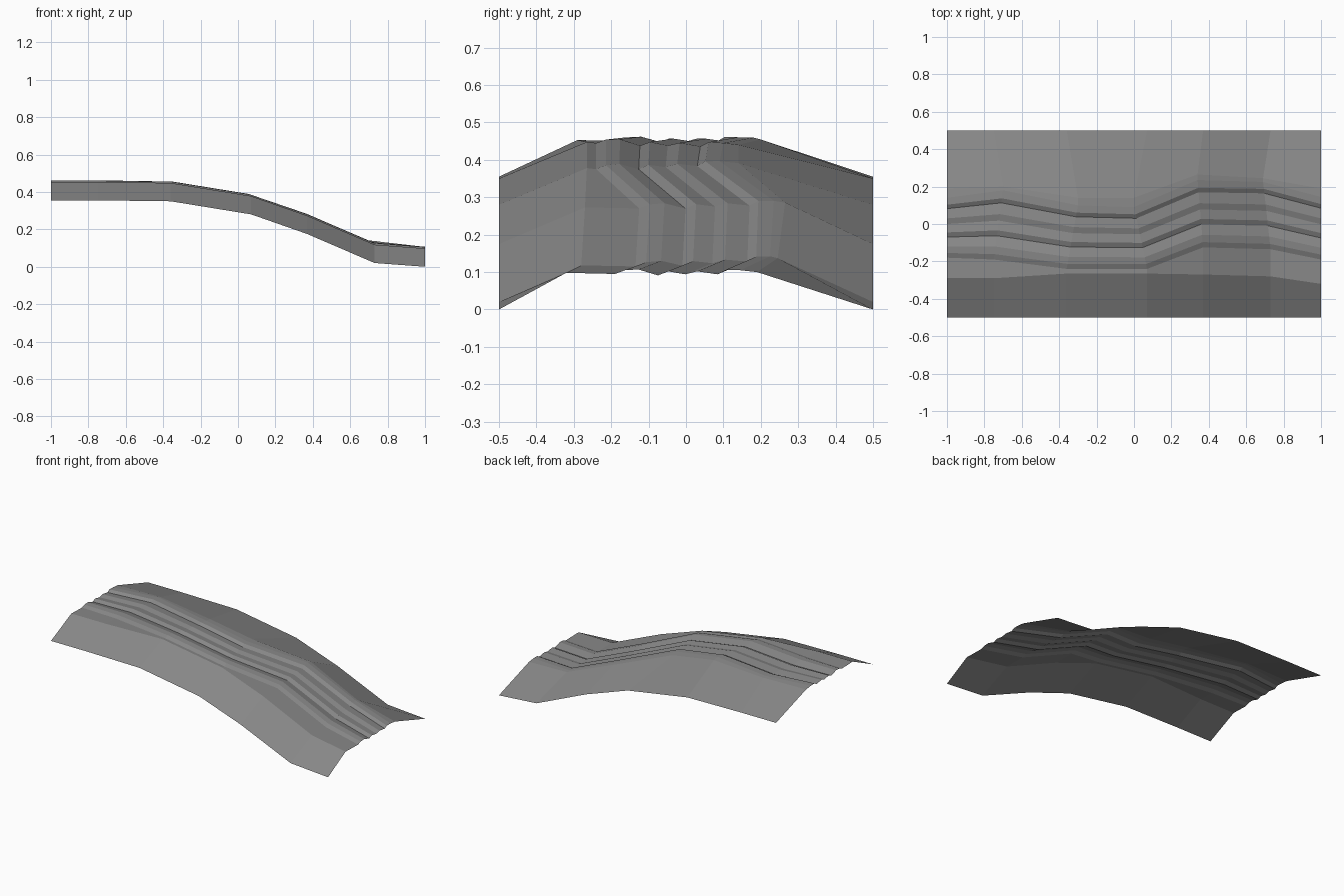
import bpy
import bmesh

old = bpy.data.objects.get("Cube")
if old:
    bpy.data.objects.remove(old, do_unlink=True)

mat = bpy.data.materials.new("stone grey")
mat.use_nodes = True
GREY = (0.25, 0.25, 0.25, 1)
mat.diffuse_color = GREY
mat.node_tree.nodes["Principled BSDF"].inputs["Base Color"].default_value = GREY

# Stations along the hill: position on the front and back sides, and base height
FRONT_X = [-1, -0.75, -0.36, 0.07, 0.37, 0.73, 1]
BACK_X = [-1, -0.7, -0.3, 0.0, 0.34, 0.69, 1]
BASE_Z = [0.355, 0.355, 0.35, 0.28, 0.175, 0.02, 0]

# Sideways wander of the track, and the shoulders either side of it
FRONT_SHIFT = [0, -0.01, -0.06, -0.06, 0.055, 0.045, -0.01]
BACK_SHIFT = [0, 0.04, -0.04, -0.05, 0.095, 0.09, 0.005]
FRONT_SHOULDER = [-0.29, -0.29, -0.265, -0.265, -0.27, -0.28, -0.32]
BACK_SHOULDER = [0.19, 0.2, 0.14, 0.14, 0.265, 0.245, 0.19]

# Worn ruts across the track: (y, height above the base)
RUTS = [(-0.18, 0.095), (-0.155, 0.105), (-0.12, 0.107), (-0.07, 0.091),
        (-0.045, 0.102), (0, 0.094), (0.03, 0.102), (0.082, 0.094),
        (0.103, 0.106), (0.14, 0.105)]


def lerp(a, b, t):
    return a + (b - a) * t


def base_height(x):
    """Height of the hill's lower edge at x."""
    for i in range(len(FRONT_X) - 1):
        if x <= FRONT_X[i + 1]:
            t = (x - FRONT_X[i]) / (FRONT_X[i + 1] - FRONT_X[i])
            return lerp(BASE_Z[i], BASE_Z[i + 1], t)
    return BASE_Z[-1]


def station(i):
    """Points of one cross-section, from the front edge to the back edge."""
    fx, bx = FRONT_X[i], BACK_X[i]
    pts = [(fx, -0.5, 0), (fx, FRONT_SHOULDER[i], 0.098)]
    for y, h in RUTS:
        t = (y - RUTS[0][0]) / (RUTS[-1][0] - RUTS[0][0])
        shifted = y + lerp(FRONT_SHIFT[i], BACK_SHIFT[i], t)
        pts.append((lerp(fx, bx, t), min(shifted, BACK_SHOULDER[i] - 0.03 * (1 - t) - 0.02), h))
    pts += [(bx, BACK_SHOULDER[i], 0.1), (fx, 0.5, 0)]
    return [(x, y, base_height(x) + h) for x, y, h in pts]


# Hill path: a single open sheet lofted through the cross-sections
bm = bmesh.new()
rows = [[bm.verts.new(p) for p in station(i)] for i in range(len(FRONT_X))]
for r0, r1 in zip(rows, rows[1:]):
    for j in range(len(r0) - 1):
        bm.faces.new((r0[j], r1[j], r1[j + 1], r0[j + 1]))
mesh = bpy.data.meshes.new("hill_path")
bm.to_mesh(mesh)
bm.free()
mesh.materials.append(mat)
path = bpy.data.objects.new("hill_path", mesh)
bpy.context.scene.collection.objects.link(path)
